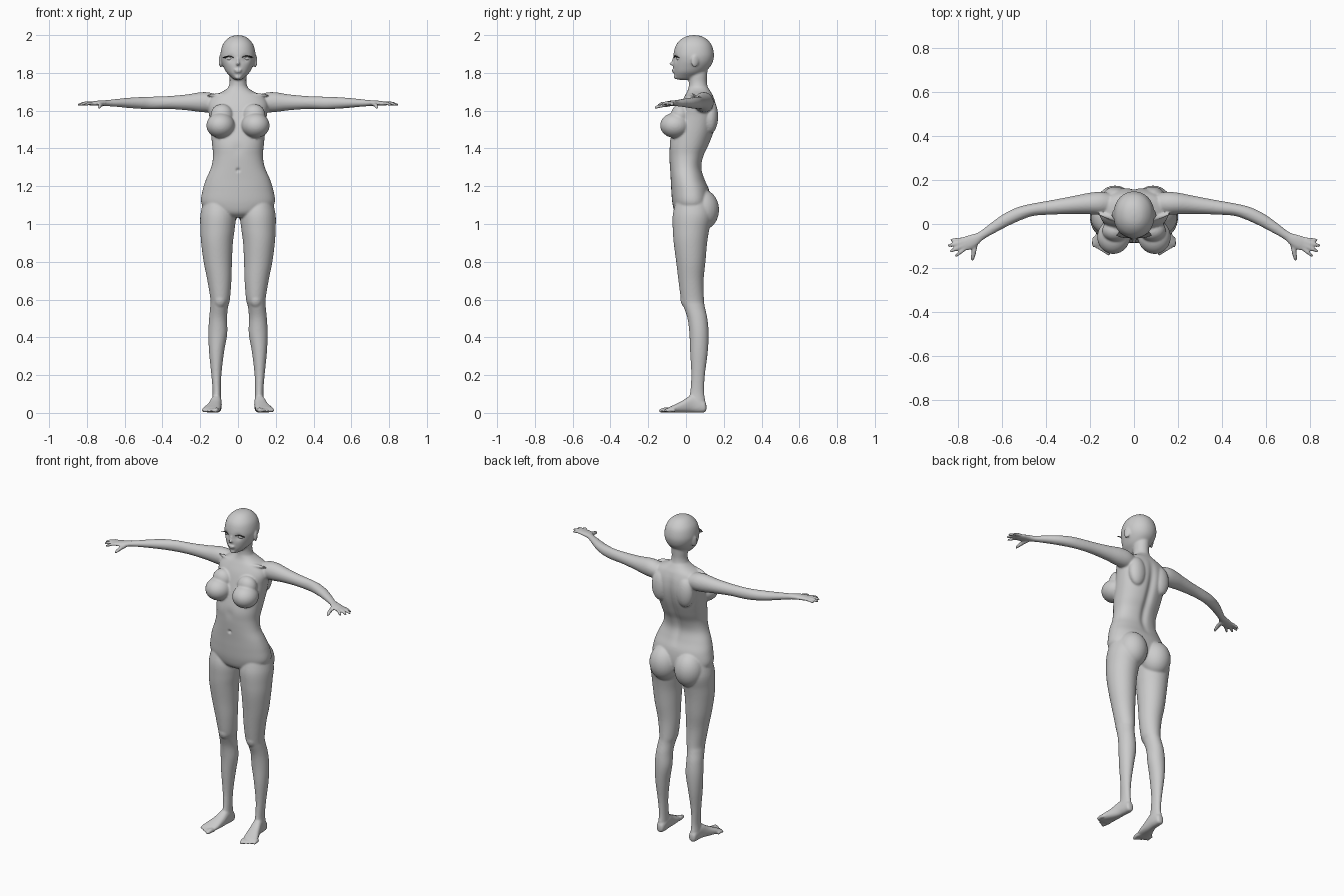
import bpy, bmesh, math
from mathutils import Vector, Matrix

body = bmesh.new()


def spline(rows, n=5):
    """Catmull-Rom resampling of rows of numbers."""
    out = []
    for i in range(len(rows) - 1):
        a, b, c, d = (rows[max(i - 1, 0)], rows[i], rows[i + 1], rows[min(i + 2, len(rows) - 1)])
        for k in range(n):
            t = k / n
            out.append([0.5 * (2 * q + (r - p) * t + (2 * p - 5 * q + 4 * r - s) * t * t
                               + (3 * q - p - 3 * r + s) * t ** 3) for p, q, r, s in zip(a, b, c, d)])
    out.append(list(rows[-1]))
    return out


def loft(rows, frame="z", p=2.0, side=1, seg=40):
    """Closed skin over rows (x, y, z, radius_u, radius_v)."""
    rows = spline(rows)
    rings = []
    for i, (x, y, z, ru, rv) in enumerate(rows):
        if frame == "z":
            u, v = Vector((1, 0, 0)), Vector((0, 1, 0))
        elif frame == "y":
            u, v = Vector((1, 0, 0)), Vector((0, 0, 1))
        else:
            a, b = rows[max(i - 1, 0)], rows[min(i + 1, len(rows) - 1)]
            u = Vector((-(b[1] - a[1]), b[0] - a[0], 0)).normalized()
            v = Vector((0, 0, 1))
        ring = []
        for k in range(seg):
            t = 2 * math.pi * k / seg
            c, s = math.cos(t), math.sin(t)
            c = math.copysign(abs(c) ** (2 / p), c)
            s = math.copysign(abs(s) ** (2 / p), s)
            co = Vector((x, y, z)) + u * max(ru, .001) * c + v * max(rv, .001) * s
            ring.append(body.verts.new((co.x * side, co.y, co.z)))
        rings.append(ring)
    faces = [body.faces.new(rings[0]), body.faces.new(rings[-1][::-1])]
    for r, q in zip(rings, rings[1:]):
        for k in range(seg):
            j = (k + 1) % seg
            faces.append(body.faces.new((r[k], q[k], q[j], r[j])))
    bmesh.ops.recalc_face_normals(body, faces=faces)


def ball(c, r, side=1, rot=(0, 0, 0)):
    """Ellipsoid blended into the body."""
    m = Matrix.Translation((c[0] * side, c[1], c[2]))
    for ang, ax in zip(rot, "XYZ"):
        m = m @ Matrix.Rotation(ang * (1 if ax == "X" else side), 4, ax)
    bmesh.ops.create_uvsphere(body, u_segments=32, v_segments=20, radius=1,
                              matrix=m @ Matrix.Diagonal((*r, 1)))


def digit(a, b, r, side, arch=.004):
    """Tapered finger or toe from a to b."""
    a, b = Vector(a), Vector(b)
    rows = []
    for t, k in ((-.15, .9), (0, 1), (.45, 1), (.85, .8), (.97, .5), (1, .1)):
        q = a.lerp(b, t)
        rows.append((q.x, q.y, q.z + arch * math.sin(max(t, 0) * math.pi), r * k, r * k))
    loft(rows, "path", side=side, seg=14)


def box_rows(rows):
    """Rows (z, half width, front y, back y) to centred loft rows."""
    return [(0, (f + b) / 2, z, w, (b - f) / 2) for z, w, f, b in rows]


# torso
loft(box_rows([(1.73, .043, .015, .112), (1.705, .075, .008, .128), (1.675, .135, -.008, .145),
               (1.63, .16, -.03, .16), (1.57, .152, -.05, .165), (1.5, .145, -.07, .153),
               (1.42, .137, -.088, .123), (1.36, .132, -.088, .095), (1.3, .142, -.085, .083),
               (1.24, .168, -.081, .098), (1.18, .187, -.078, .122), (1.11, .194, -.072, .13),
               (1.06, .15, -.058, .12), (1.035, .06, -.03, .09)]), p=2.25, seg=56)
# neck
loft(box_rows([(1.85, .045, .01, .118), (1.79, .045, .012, .112), (1.74, .046, .015, .112),
               (1.68, .07, .01, .13)]))
# head
loft(box_rows([(2.0, .004, .035, .05), (1.993, .036, .0, .085), (1.975, .062, -.03, .114),
               (1.945, .083, -.054, .137), (1.9, .093, -.066, .148), (1.865, .09, -.066, .144),
               (1.835, .079, -.067, .13), (1.805, .063, -.064, .1), (1.783, .042, -.06, .07),
               (1.768, .025, -.052, .04), (1.763, .008, -.035, 0)]), p=2.1, seg=48)
# nose and lips
ball((0, -.068, 1.848), (.0105, .02, .01))
ball((0, -.066, 1.862), (.007, .011, .025), rot=(-.25, 0, 0))
ball((0, -.065, 1.815), (.021, .011, .006))
ball((0, -.063, 1.806), (.018, .011, .006))
ball((0, -.052, 1.778), (.018, .013, .012))

for s in (1, -1):
    # ears
    ball((.092, .048, 1.862), (.008, .021, .034), s, (-.15, 0, .35))
    # chest and hip masses
    ball((.092, -.057, 1.522), (.075, .08, .067), s, (0, 0, .2))
    ball((.085, -.03, 1.575), (.06, .05, .06), s)
    ball((.086, .085, 1.075), (.088, .09, .108), s)
    # shoulder blades and collar bones
    ball((.085, .13, 1.57), (.055, .04, .09), s)
    ball((.085, .025, 1.682), (.08, .012, .01), s, (0, 0, .25))
    # legs
    leg = [(1.13, .035, .18, -.05, .12), (1.05, .012, .199, -.07, .14), (.97, .018, .199, -.07, .123),
           (.9, .027, .195, -.065, .112), (.8, .032, .182, -.052, .103), (.7, .035, .162, -.04, .093),
           (.6, .043, .146, -.026, .095), (.56, .053, .147, -.012, .1), (.5, .058, .153, .008, .113),
           (.42, .057, .157, .018, .12), (.32, .074, .153, .022, .115), (.2, .088, .141, .028, .1),
           (.11, .09, .134, .022, .096), (.05, .088, .138, .01, .104), (.02, .09, .136, .01, .1)]
    loft([((a + b) / 2, (f + k) / 2, z, (b - a) / 2, (k - f) / 2) for z, a, b, f, k in leg], side=s)
    # knee caps
    ball((.095, .005, .6), (.035, .034, .045), s)
    # feet
    foot = [(.112, .108, .03, .008, .012), (.112, .1, .032, .022, .028), (.112, .07, .04, .026, .039),
            (.115, .03, .048, .029, .046), (.124, -.015, .034, .036, .033), (.136, -.06, .023, .044, .021),
            (.144, -.09, .016, .044, .014), (.147, -.102, .013, .038, .009)]
    loft(foot, "y", 2.4, s)
    # toes
    for k in range(5):
        x0 = .112 + .017 * k
        digit((x0, -.088 + .006 * k, .014), (x0 + .006, -.143 + .0095 * k, .01),
              .0135 if k == 0 else .0095, s, .003)
    # arms
    loft([(.1, .09, 1.635, .045, .045), (.15, .094, 1.643, .052, .053), (.2, .093, 1.645, .049, .052),
          (.27, .087, 1.644, .041, .042), (.37, .076, 1.643, .033, .034), (.46, .065, 1.641, .028, .033),
          (.52, .048, 1.641, .03, .031), (.58, .02, 1.641, .029, .027), (.64, -.017, 1.641, .024, .021),
          (.695, -.053, 1.64, .02, .016), (.73, -.074, 1.64, .029, .014), (.765, -.089, 1.638, .033, .012),
          (.785, -.096, 1.636, .026, .008)], "path", side=s)
    # fingers and thumb
    for a, b, r in (((.775, -.068, 1.638), (.838, -.074, 1.628), .0085),
                    ((.782, -.083, 1.64), (.85, -.1, 1.63), .0095),
                    ((.78, -.099, 1.64), (.84, -.127, 1.63), .0095),
                    ((.77, -.112, 1.638), (.815, -.149, 1.628), .009),
                    ((.722, -.09, 1.632), (.737, -.168, 1.615), .0115)):
        digit(a, b, r, s)

mesh = bpy.data.meshes.new("body")
body.to_mesh(mesh)
body.free()
figure = bpy.data.objects.new("body", mesh)
bpy.context.collection.objects.link(figure)
bpy.context.view_layer.objects.active = figure
figure.select_set(True)

# fuse the parts into one skin
rm = figure.modifiers.new("fuse", "REMESH")
rm.mode, rm.voxel_size = "VOXEL", .0055
sm = figure.modifiers.new("soften", "SMOOTH")
sm.factor, sm.iterations = .5, 5
for name in ("fuse", "soften"):
    bpy.ops.object.modifier_apply(modifier=name)

# eye sockets, navel and spine groove
dents = [((.04, -.055, 1.877), .018, .008), ((-.04, -.055, 1.877), .018, .008),
         ((0, -.084, 1.285), .009, .01), ((0, -.09, 1.4), .03, .004)]
for v in figure.data.vertices:
    p = v.co.copy()
    for c, r, d in dents:
        v.co.y += d * math.exp(-((p - Vector(c)).length / r) ** 2)
    if p.y > .05 and 1.2 < p.z < 1.68:
        fade = math.sin((p.z - 1.2) / .48 * math.pi)
        v.co.y -= .014 * fade * math.exp(-(p.x / .022) ** 2)
bpy.ops.object.shade_smooth()

# eyes and lashes
dark = bpy.data.materials.new("lash_dark")
dark.diffuse_color = (.06, .06, .06, 1)
for s, label in ((1, "left"), (-1, "right")):
    bm = bmesh.new()
    bmesh.ops.create_uvsphere(bm, u_segments=24, v_segments=14, radius=1,
                              matrix=Matrix.Translation((.042 * s, -.035, 1.876))
                              @ Matrix.Diagonal((.021, .0165, .012, 1)))
    me = bpy.data.meshes.new("eye")
    bm.to_mesh(me)
    bm.free()
    eye = bpy.data.objects.new(label + "_eye", me)
    bpy.context.collection.objects.link(eye)
    for f in me.polygons:
        f.use_smooth = True
    verts, faces = [], []
    n = 12
    for k in range(n + 1):
        t = k / n
        x, z = .022 + .045 * t, 1.879 + .009 * math.sin(math.pi * t)
        y = -.056 + .022 * t * t
        reach = .006 + .012 * t
        verts += [(x * s, y, z), ((x + reach * .8 * t) * s, y - reach, z + .003)]
        if k:
            i = 2 * k
            faces.append((i - 2, i, i + 1, i - 1))
    me = bpy.data.meshes.new("lash")
    me.from_pydata(verts, [], faces)
    me.materials.append(dark)
    lash = bpy.data.objects.new(label + "_lash", me)
    bpy.context.collection.objects.link(lash)
    th = lash.modifiers.new("thickness", "SOLIDIFY")
    th.thickness = .002
